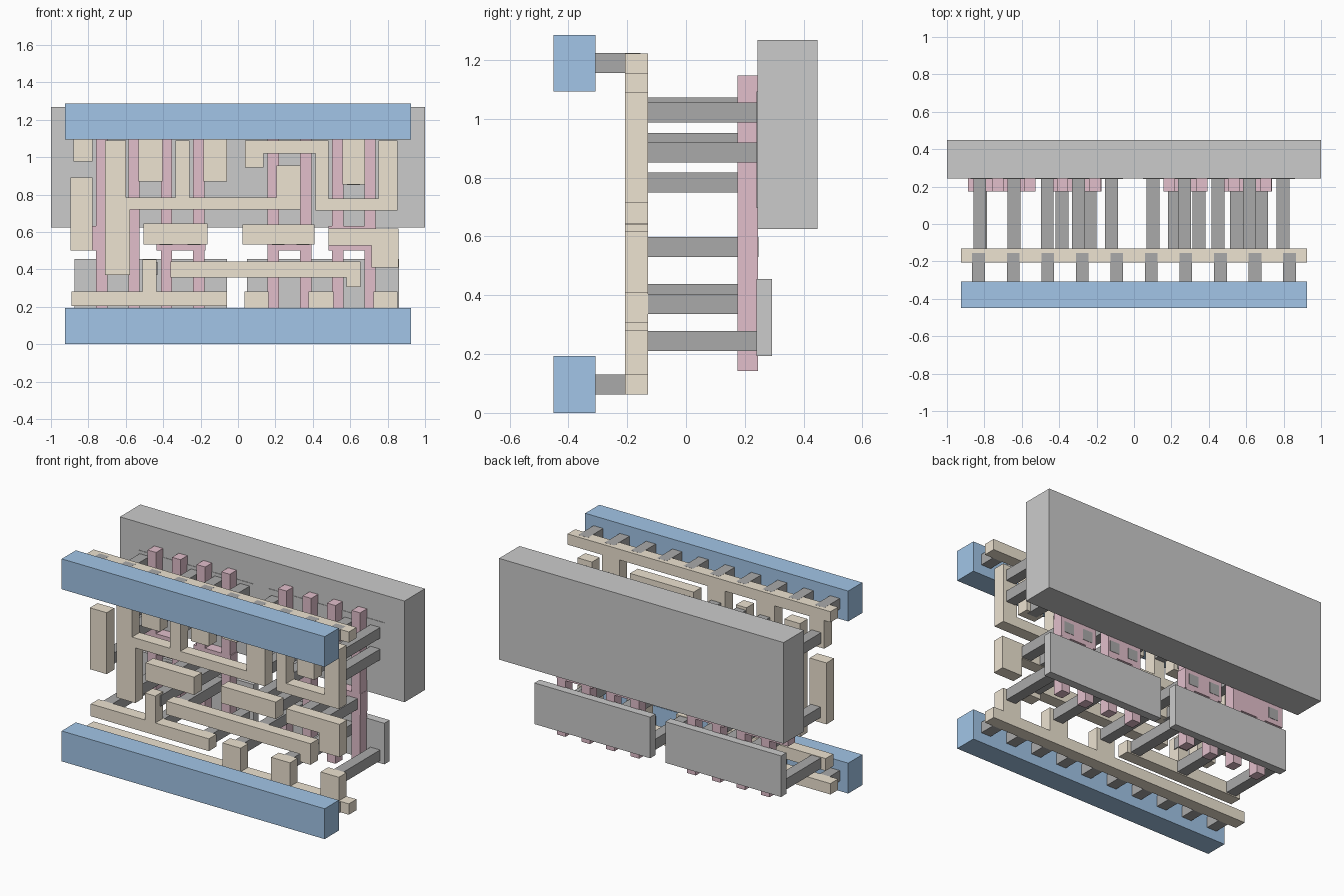
import bpy, bmesh

if "Cube" in bpy.data.objects:
    bpy.data.objects.remove(bpy.data.objects["Cube"])

def mat(name, rgb):
    m = bpy.data.materials.new(name)
    m.diffuse_color = (*rgb, 1)
    m.use_nodes = True
    m.node_tree.nodes["Principled BSDF"].inputs["Base Color"].default_value = m.diffuse_color
    return m

BLUE = mat("blue_metal", (0.36, 0.56, 0.80))
TAN = mat("tan_layer", (0.85, 0.77, 0.64))
PINK = mat("pink_gate", (0.76, 0.52, 0.60))
DARK = mat("dark_contact", (0.40, 0.40, 0.40))
MID = mat("mid_grey", (0.54, 0.54, 0.54))
LIGHT = mat("light_grey", (0.66, 0.66, 0.66))

def add_prism(bm, pts, y0, y1):
    """Extrude an (x, z) outline from y0 to y1."""
    pts = [p for i, p in enumerate(pts) if p != pts[i - 1]]
    face = bm.faces.new([bm.verts.new((x, y0, z)) for x, z in pts])
    out = bmesh.ops.extrude_face_region(bm, geom=[face])["geom"]
    bmesh.ops.translate(bm, vec=(0, y1 - y0, 0),
                        verts=[v for v in out if isinstance(v, bmesh.types.BMVert)])

def layer(name, outlines, y0, y1, material):
    bm = bmesh.new()
    for pts in outlines:
        add_prism(bm, pts, y0, y1)
    bmesh.ops.recalc_face_normals(bm, faces=bm.faces[:])
    me = bpy.data.meshes.new(name)
    bm.to_mesh(me)
    bm.free()
    me.materials.append(material)
    ob = bpy.data.objects.new(name, me)
    bpy.context.collection.objects.link(ob)
    return ob

def rect(x0, x1, z0, z1):
    return [(x0, z0), (x1, z0), (x1, z1), (x0, z1)]

def square(x, z, h=0.034):
    return rect(x - h, x + h, z - h, z + h)

def comb(x0, x1, back, edge, teeth):
    """Bar between z=back and z=edge with teeth (x0, x1, tip)."""
    pts = [(x0, back), (x0, edge)]
    for a, b, tip in teeth:
        pts += [(a, edge), (a, tip), (b, tip), (b, edge)]
    return pts + [(x1, edge), (x1, back)]

# Power rails, well and diffusion slabs
HALF = 0.924
for name, z in (("lower_rail", 0.0), ("upper_rail", 1.093)):
    layer(name, [rect(-HALF, HALF, z, z + 0.193)], -0.45, -0.308, BLUE)
layer("well_slab", [rect(-1, 1, 0.625, 1.268)], 0.243, 0.448, MID)
SIDES = ((-0.873, -0.06), (0.047, 0.86))
layer("lower_diffusion", [rect(a, b, 0.194, 0.455) for a, b in SIDES], 0.24, 0.293, LIGHT)
layer("upper_diffusion", [rect(a, b, 0.697, 1.093) for a, b in SIDES], 0.24, 0.293, LIGHT)

# Gate pairs: two vertical strips joined by a contact pad
def gate_pair(g1, g2, left=None, right=None, w=0.03, z=(0.143, 0.50, 0.632, 1.148)):
    a, b, c, d = g1 - w, g1 + w, g2 - w, g2 + w
    l, r = a if left is None else left, d if right is None else right
    z0, z1, z2, z3 = z
    return [(a, z0), (b, z0), (b, z1), (c, z1), (c, z0), (d, z0), (d, z1), (r, z1),
            (r, z2), (d, z2), (d, z3), (c, z3), (c, z2), (b, z2), (b, z3), (a, z3),
            (a, z2), (l, z2), (l, z1), (a, z1)]

for i, pair in enumerate(((-0.728, -0.556, -0.888), (-0.383, -0.21, -0.437, -0.174),
                          (0.188, 0.362), (0.533, 0.706, 0.485, 0.738))):
    layer(f"gate_pair_{i + 1}", [gate_pair(*pair)], 0.175, 0.245, PINK)

# Local wiring
LY = (-0.207, -0.13)
def wire(name, pts):
    layer(name, [pts], *LY, TAN)

wire("lower_supply_wire", comb(-HALF, HALF, 0.062, 0.131,
     [(0.035, 0.163, 0.281), (0.377, 0.51, 0.281), (0.725, 0.853, 0.281)]))
wire("upper_supply_wire", comb(-HALF, HALF, 1.223, 1.155,
     [(-0.88, -0.778, 0.976), (-0.532, -0.404, 0.869),
      (-0.184, -0.06, 0.869), (0.56, 0.68, 0.853)]))
wire("output_wire", [(-0.71, 0.37), (-0.577, 0.37), (-0.577, 0.72), (0.334, 0.72),
     (0.334, 0.955), (0.206, 0.955), (0.206, 0.783), (-0.26, 0.783), (-0.26, 1.09),
     (-0.334, 1.09), (-0.334, 0.783), (-0.60, 0.783), (-0.60, 1.09), (-0.71, 1.09)])
wire("hook_wire", [(0.037, 0.944), (0.137, 0.944), (0.137, 1.02), (0.414, 1.02),
     (0.414, 0.714), (0.853, 0.714), (0.853, 1.09), (0.752, 1.09), (0.752, 0.778),
     (0.484, 0.778), (0.484, 1.09), (0.037, 1.09)])
wire("input_wire_1", rect(-0.896, -0.778, 0.50, 0.89))
wire("input_wire_2", rect(-0.505, -0.163, 0.532, 0.645))
wire("input_wire_3", rect(0.024, 0.41, 0.532, 0.64))
wire("input_wire_4", [(0.484, 0.618), (0.484, 0.527), (0.714, 0.527), (0.714, 0.41),
     (0.858, 0.41), (0.858, 0.618)])
wire("lower_left_wire", comb(-0.89, -0.06, 0.203, 0.281, [(-0.51, -0.436, 0.452)]))
wire("lower_middle_wire", comb(-0.36, 0.655, 0.441, 0.356, [(0.58, 0.654, 0.307)]))

# Rail contacts, ten along each rail
for name, z in (("lower_rail_contacts", 0.0965), ("upper_rail_contacts", 1.1895)):
    layer(name, [square(-0.831 + 0.1847 * i, z) for i in range(10)], -0.309, -0.155, DARK)

# Gate contacts
layer("gate_contacts", [square(x, 0.565) for x in
      (-0.82, -0.385, -0.235, 0.215, 0.347, 0.547, 0.683)], -0.16, 0.247, DARK)

# Diffusion contacts: column x -> heights
COLUMNS = {-0.825: (0.244, 1.039), -0.642: (0.404, 0.783, 0.918), -0.464: (0.244, 0.404, 0.918, 1.039),
           -0.297: (0.404, 0.918, 1.039), -0.12: (0.244, 0.918, 1.039),
           0.102: (0.244, 1.022), 0.27: (0.404, 0.783, 0.918), 0.449: (0.244, 0.783, 0.918),
           0.617: (0.371, 0.885, 1.022), 0.797: (0.244, 0.885, 1.022)}
layer("diffusion_contacts", [square(x, z) for x, zs in COLUMNS.items() for z in zs],
      -0.16, 0.247, DARK)
